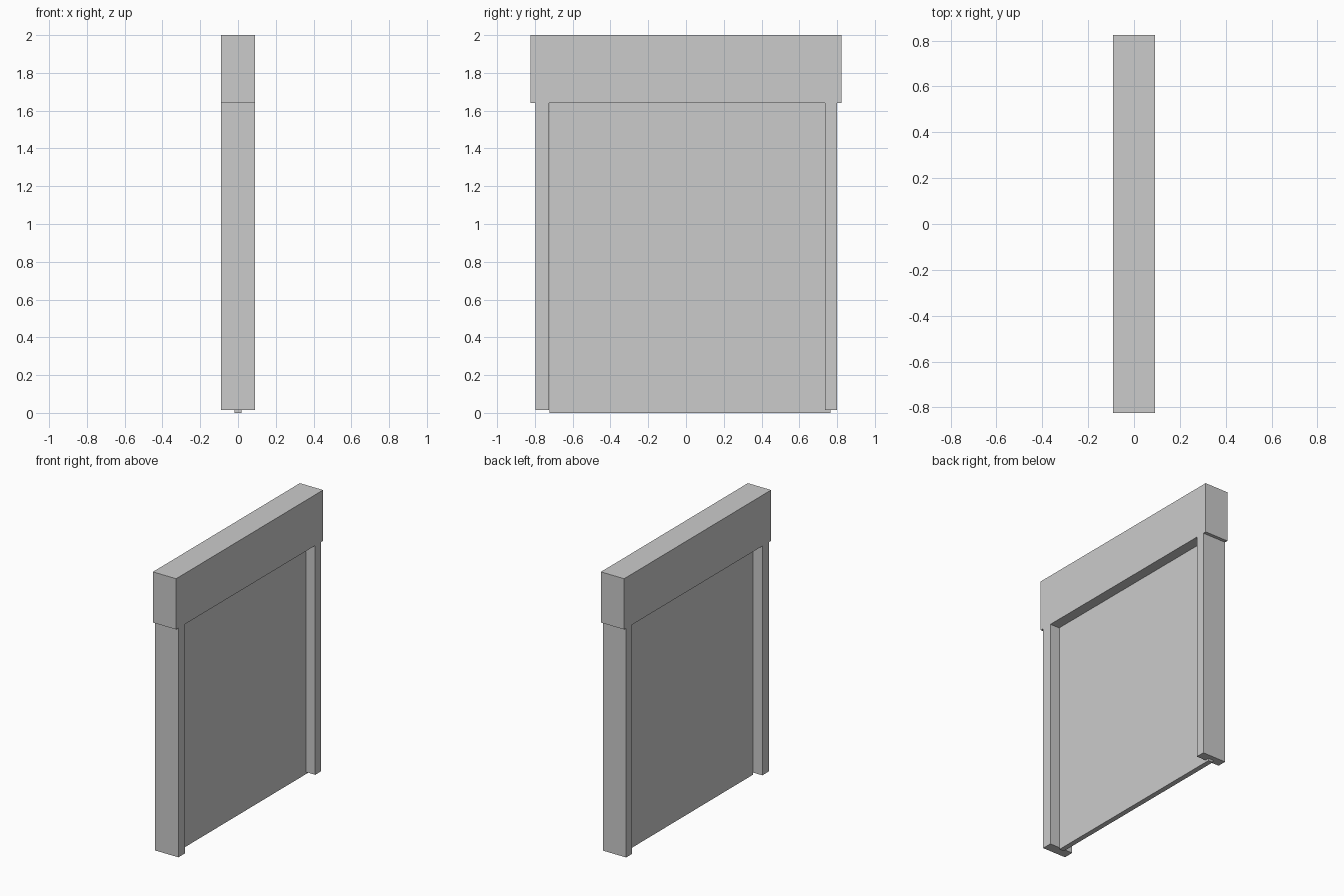
import bpy

if "Cube" in bpy.data.objects:
    bpy.data.objects.remove(bpy.data.objects["Cube"])


def box(name, lo, hi):
    """Axis-aligned box between two corners."""
    centre = [(a + b) / 2 for a, b in zip(lo, hi)]
    size = [b - a for a, b in zip(lo, hi)]
    bpy.ops.mesh.primitive_cube_add(size=1, location=centre)
    obj = bpy.context.object
    obj.name = name
    obj.scale = size
    bpy.ops.object.transform_apply(location=False, rotation=False, scale=True)
    return obj


DEPTH = 0.091      # half depth of the frame
HEAD_Z = 1.64      # underside of the header
POST_Z = 0.015     # posts stop just above the panel's lower edge

# Header housing across the top
box("header_box", (-DEPTH, -0.823, HEAD_Z), (DEPTH, 0.823, 2.0))

# Side guide posts, flush with the header's faces
box("left_post", (-DEPTH, -0.797, POST_Z), (DEPTH, -0.725, HEAD_Z))
box("right_post", (-DEPTH, 0.735, POST_Z), (DEPTH, 0.8, HEAD_Z))

# Thin shutter panel, running into the right post and the header
box("shutter_panel", (-0.018, -0.723, 0.0), (0.018, 0.765, HEAD_Z))
